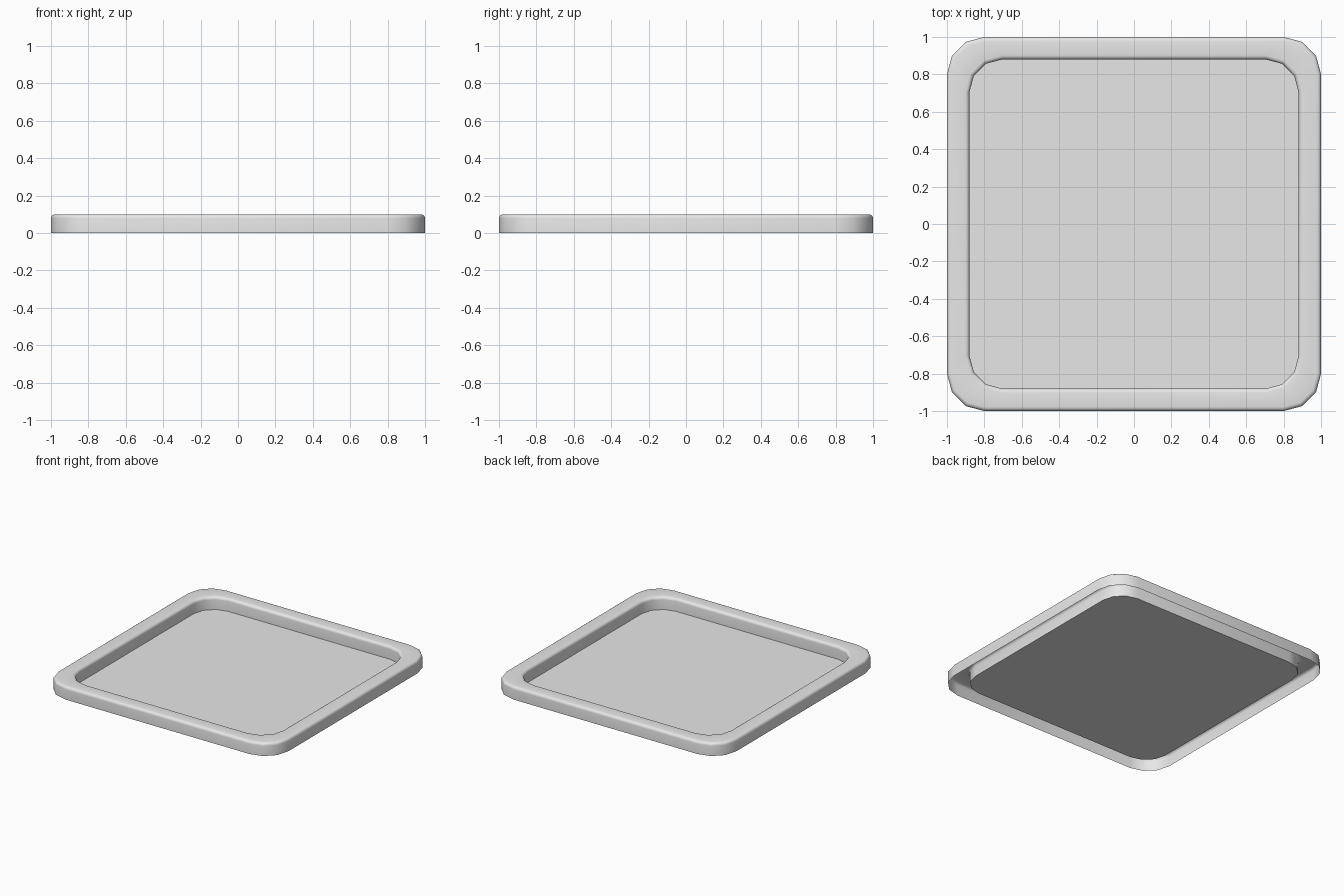
import bpy, bmesh, math

cube = bpy.data.objects.get("Cube")
if cube:
    bpy.data.objects.remove(cube, do_unlink=True)

HEIGHT, FILLET = 0.1, 0.022
OUTER, OUTER_RADIUS = 1.0, 0.2
INNER, INNER_RADIUS = 0.88, 0.175
CORNER_STEPS, FILLET_STEPS = 3, 4

grey = bpy.data.materials.new("light_grey")
grey.use_nodes = True
grey.diffuse_color = (0.8, 0.8, 0.8, 1)
grey.node_tree.nodes["Principled BSDF"].inputs["Base Color"].default_value = (0.8, 0.8, 0.8, 1)


def rounded_square(bm, half, radius, z):
    """Loop of vertices, counter-clockwise from above."""
    loop = []
    for quarter in range(4):
        turn = quarter * math.pi / 2
        cx = (half - radius) * math.copysign(1, math.cos(turn + math.pi / 4))
        cy = (half - radius) * math.copysign(1, math.sin(turn + math.pi / 4))
        for i in range(CORNER_STEPS + 1):
            a = turn + i * math.pi / 2 / CORNER_STEPS
            loop.append(bm.verts.new((cx + radius * math.cos(a), cy + radius * math.sin(a), z)))
    return loop


def finish(bm, name):
    mesh = bpy.data.meshes.new(name)
    bm.to_mesh(mesh)
    bm.free()
    mesh.materials.append(grey)
    obj = bpy.data.objects.new(name, mesh)
    bpy.context.collection.objects.link(obj)
    bpy.ops.object.select_all(action='DESELECT')
    obj.select_set(True)
    bpy.context.view_layer.objects.active = obj
    bpy.ops.object.shade_smooth_by_angle(angle=math.radians(40))
    return obj


# Rim section: outer wall, rounded top, inner wall; hollow underneath
arc = [i * math.pi / 2 / FILLET_STEPS for i in range(FILLET_STEPS + 1)]
section = [(OUTER, OUTER_RADIUS, 0)]
for a in arc:
    inset = FILLET * (1 - math.cos(a))
    section.append((OUTER - inset, OUTER_RADIUS - inset, HEIGHT - FILLET * (1 - math.sin(a))))
for a in reversed(arc):
    inset = FILLET * (1 - math.cos(a))
    section.append((INNER + inset, INNER_RADIUS + inset, HEIGHT - FILLET * (1 - math.sin(a))))
section.append((INNER, INNER_RADIUS, 0))

bm = bmesh.new()
loops = [rounded_square(bm, *ring) for ring in section]
for low, high in zip(loops, loops[1:]):
    n = len(low)
    for i in range(n):
        j = (i + 1) % n
        bm.faces.new((low[i], low[j], high[j], high[i]))
finish(bm, "tray_rim")

# Floor sheet
bm = bmesh.new()
bm.faces.new(rounded_square(bm, INNER, INNER_RADIUS, 0))
finish(bm, "tray_floor")
